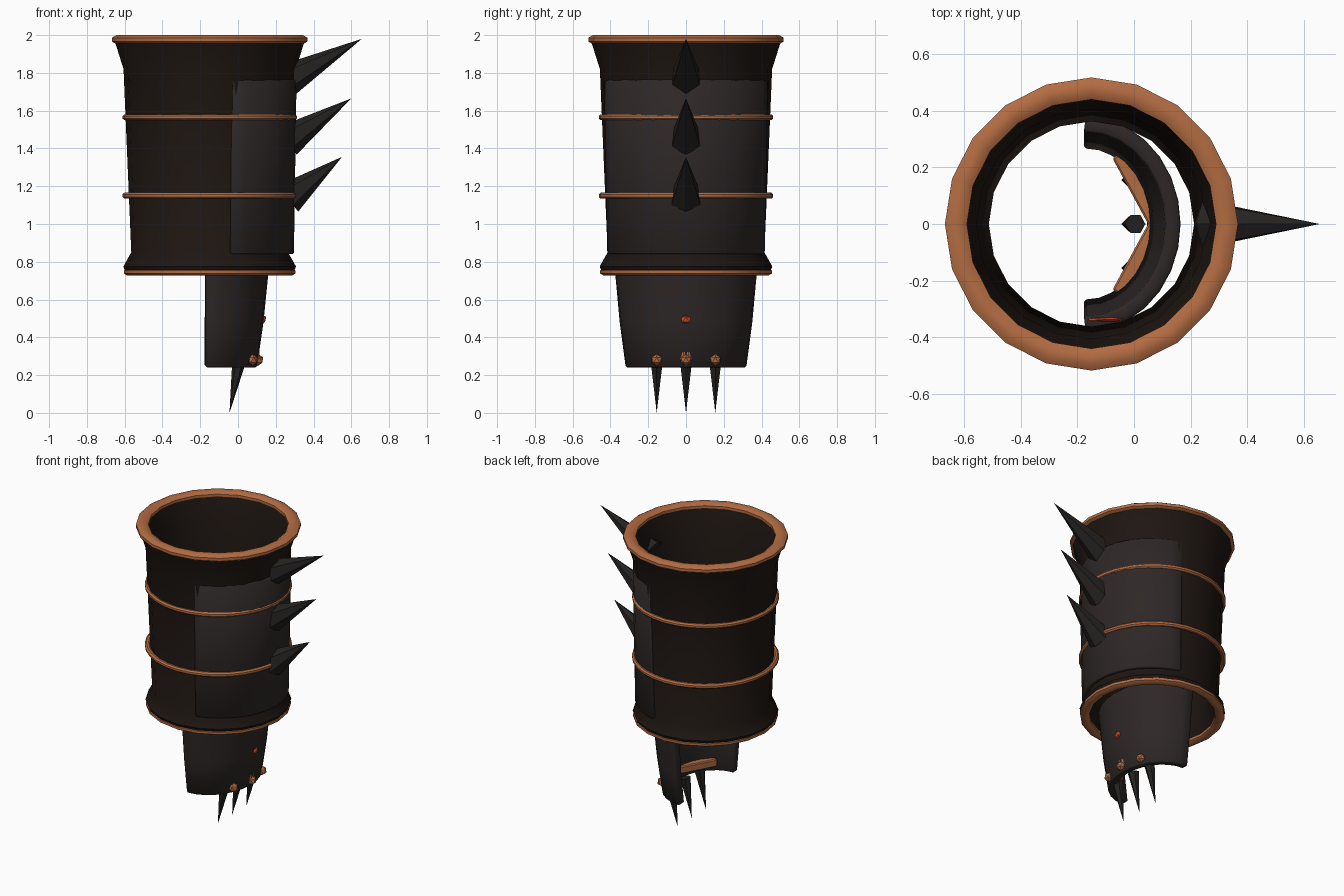
import bpy, bmesh, math
from mathutils import Vector

if "Cube" in bpy.data.objects:
    bpy.data.objects.remove(bpy.data.objects["Cube"])

CX = -0.15  # sleeve axis


def mat(name, rgb):
    m = bpy.data.materials.new(name)
    m.diffuse_color = (*rgb, 1)
    m.use_nodes = True
    m.node_tree.nodes["Principled BSDF"].inputs["Base Color"].default_value = m.diffuse_color
    return m


CLOTH = mat("dark_leather", (0.013, 0.008, 0.006))
PLATE = mat("dark_iron", (0.027, 0.021, 0.020))
SPIKE = mat("black_iron", (0.018, 0.016, 0.015))
COPPER = mat("copper", (0.45, 0.15, 0.055))
GLOW = mat("ember", (0.60, 0.07, 0.02))


def finish(name, bm, material, smooth=True):
    me = bpy.data.meshes.new(name)
    bm.to_mesh(me)
    bm.free()
    ob = bpy.data.objects.new(name, me)
    bpy.context.collection.objects.link(ob)
    me.materials.append(material)
    if smooth:
        me.polygons.foreach_set("use_smooth", [True] * len(me.polygons))
        me.set_sharp_from_angle(angle=math.radians(35))
    return ob


def sweep(name, rows, cx, material, seg, a0=0, a1=360, closed=False, thick=0):
    """Rows of (rx, ry, z) swept round a vertical axis; partial arcs get thickness."""
    full = a1 - a0 == 360
    n = seg if full else seg + 1
    bm = bmesh.new()
    grid = []
    for rx, ry, z in rows:
        ang = [math.radians(a0 + (a1 - a0) * i / seg) for i in range(n)]
        grid.append([bm.verts.new((cx + rx * math.cos(a), ry * math.sin(a), z)) for a in ang])
    for j in range(len(rows) if closed else len(rows) - 1):
        lo, hi = grid[j], grid[(j + 1) % len(rows)]
        for i in range(seg):
            k = (i + 1) % n
            bm.faces.new((lo[i], lo[k], hi[k], hi[i]))
    if closed:
        bmesh.ops.recalc_face_normals(bm, faces=bm.faces)
    ob = finish(name, bm, material)
    if thick:
        s = ob.modifiers.new("thickness", "SOLIDIFY")
        s.thickness, s.offset = thick, -1
        b = ob.modifiers.new("edges", "BEVEL")
        b.width, b.segments = 0.008, 1
    return ob


def ring(name, r, z, w, h, seg, sides):
    rows = []
    for i in range(sides):
        a = 2 * math.pi * (i + 0.5) / sides
        rr = r + w * math.cos(a)
        rows.append((rr, rr, z + h * math.sin(a)))
    return sweep(name, rows, CX, COPPER, seg, closed=True, a0=-90, a1=270)


def cone(name, base, tip, r, sides, material):
    base, tip = Vector(base), Vector(tip)
    d = tip - base
    side = Vector((0, 1, 0))
    up = d.normalized().cross(side)
    bm = bmesh.new()
    ringv = []
    for i in range(sides):
        a = 2 * math.pi * i / sides
        ringv.append(bm.verts.new(base + r * (math.cos(a) * up + math.sin(a) * side)))
    t = bm.verts.new(tip)
    bm.faces.new(ringv)
    for i in range(sides):
        bm.faces.new((ringv[i], ringv[(i + 1) % sides], t))
    bmesh.ops.recalc_face_normals(bm, faces=bm.faces)
    return finish(name, bm, material, False)


def gem(name, loc, size, material):
    bm = bmesh.new()
    bmesh.ops.create_icosphere(bm, subdivisions=1, radius=1)
    ob = finish(name, bm, material, False)
    ob.location, ob.scale = loc, size
    return ob


def box(name, loc, size, rot, material):
    bm = bmesh.new()
    bmesh.ops.create_cube(bm, size=1)
    bmesh.ops.scale(bm, vec=size, verts=bm.verts)
    bmesh.ops.bevel(bm, geom=bm.edges[:], offset=min(size) * 0.12, segments=1, affect="EDGES")
    ob = finish(name, bm, material, False)
    ob.location, ob.rotation_euler = loc, (0, 0, rot)
    return ob


# Hollow sleeve with flared ends
profile = [(0.445, 0.745), (0.457, 0.775), (0.415, 0.85), (0.456, 1.82), (0.50, 1.96),
           (0.455, 1.97), (0.405, 1.80), (0.362, 0.85), (0.40, 0.75)]
sweep("sleeve", [(r, r, z) for r, z in profile], CX, CLOTH, 20, a0=-90, a1=270, closed=True)

# Copper rims and bands
ring("top_rim", 0.478, 1.976, 0.042, 0.026, 20, 8)
ring("bottom_rim", 0.425, 0.746, 0.032, 0.02, 20, 8)
for i, z in enumerate((1.565, 1.15)):
    ring(f"band_{i}", 0.445, z, 0.018, 0.017, 32, 8)

# Curved forearm plate
sweep("forearm_plate", [(0.446, 0.434, 0.84), (0.460, 0.452, 1.765)], CX, PLATE, 16, -75, 75, thick=0.03)

# Plate spikes
for i, (tip, base) in enumerate((((0.655, 1.98), (0.261, 1.762)),
                                 ((0.60, 1.665), (0.262, 1.441)),
                                 ((0.55, 1.355), (0.265, 1.135)))):
    cone(f"spike_{i}", (base[0], 0, base[1]), (tip[0], 0, tip[1]), 0.088, 6, SPIKE)

# Tapered hand plate
sweep("hand_plate", [(0.27, 0.32, 0.24), (0.305, 0.352, 0.48), (0.33, 0.375, 0.73), (0.335, 0.38, 0.79)],
      -0.17, PLATE, 14, -90, 90, thick=0.055)

# Knuckle bars, studs and claws
for s, side in ((-1, "right"), (1, "left")):
    box(f"knuckle_bar_{side}", (0.02, s * 0.12, 0.303), (0.29, 0.062, 0.052),
        s * math.atan2(0.24, -0.13), COPPER)
for i, (x, y) in enumerate(((0.075, -0.155), (0.105, 0), (0.075, 0.155))):
    gem(f"knuckle_stud_{i}", (x, y, 0.28), (0.032, 0.032, 0.032), COPPER)
    cone(f"claw_{i}", (0.005, y, 0.27), (-0.045, y, 0.0), 0.036, 6, SPIKE)

# Ember gem and thin ember seam
gem("ember_gem", (0.118, 0, 0.495), (0.035, 0.035, 0.03), GLOW)
gem("ember_seam", (-0.10, -0.337, 0.785), (0.08, 0.008, 0.03), GLOW)
